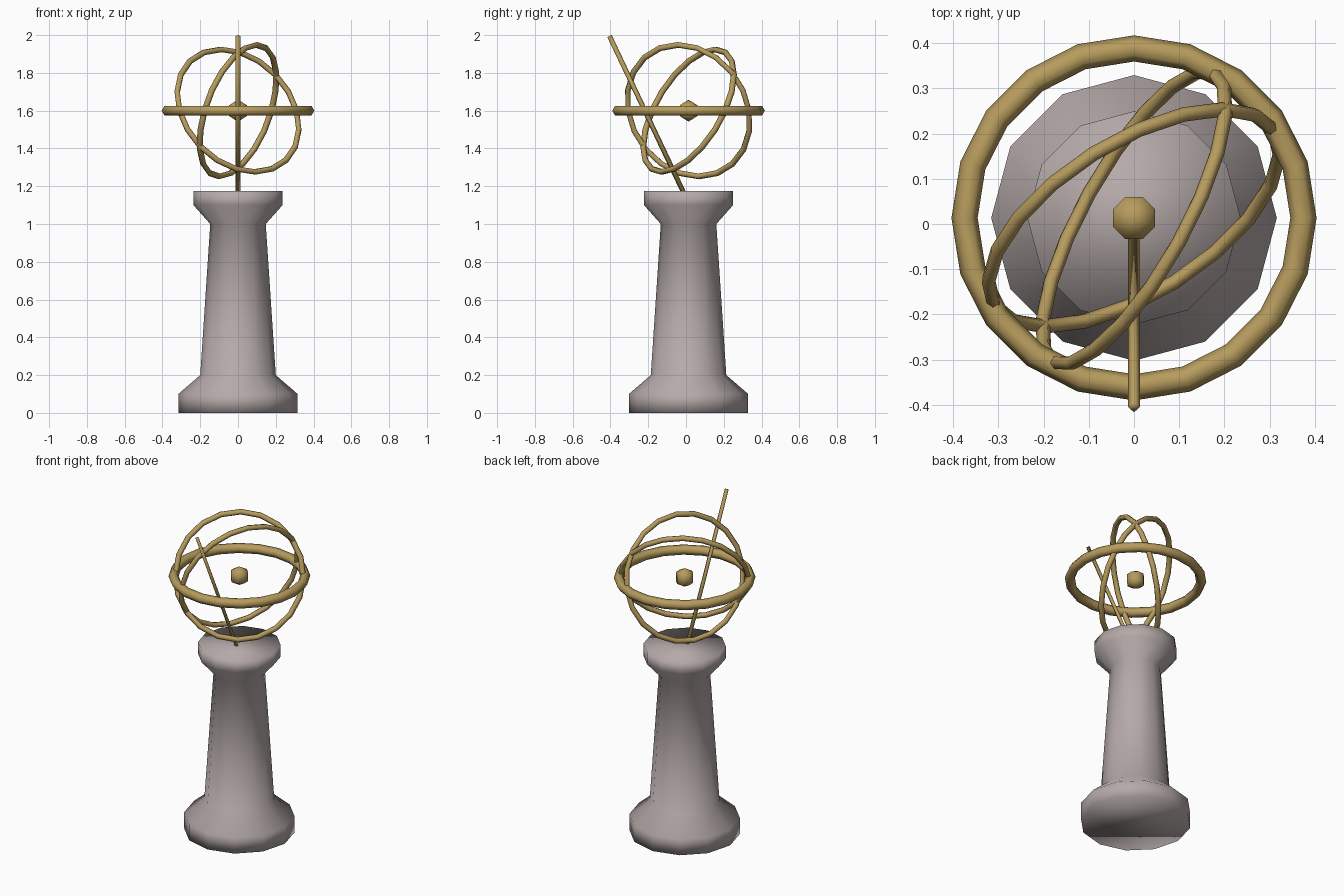
import bpy, bmesh, math
from mathutils import Vector, Matrix

if "Cube" in bpy.data.objects:
    bpy.data.objects.remove(bpy.data.objects["Cube"])

CY = 0.0135                      # shared axis of pedestal and rings
CENTRE = Vector((0, CY, 1.6))    # middle of the sphere of rings


def material(name, rgb):
    m = bpy.data.materials.new(name)
    m.diffuse_color = (*rgb, 1)
    m.use_nodes = True
    m.node_tree.nodes["Principled BSDF"].inputs["Base Color"].default_value = m.diffuse_color
    return m


stone = material("grey stone", (0.46, 0.40, 0.395))
brass = material("aged brass", (0.47, 0.33, 0.11))


def finish(name, bm, mat):
    bmesh.ops.recalc_face_normals(bm, faces=bm.faces[:])
    me = bpy.data.meshes.new(name)
    bm.to_mesh(me)
    bm.free()
    for p in me.polygons:
        p.use_smooth = True
    me.materials.append(mat)
    ob = bpy.data.objects.new(name, me)
    bpy.context.collection.objects.link(ob)
    return ob


def bridge(bm, a, b):
    n = len(a)
    for i in range(n):
        j = (i + 1) % n
        bm.faces.new((a[i], a[j], b[j], b[i]))


def lathe(name, profile, sides, mat):
    """Closed turned shape from (radius, height) pairs."""
    bm = bmesh.new()
    rings = [[bm.verts.new((r * math.cos(math.tau * k / sides),
                            CY + r * math.sin(math.tau * k / sides), z))
              for k in range(sides)] for r, z in profile]
    for a, b in zip(rings, rings[1:]):
        bridge(bm, a, b)
    bm.faces.new(rings[0])
    bm.faces.new(rings[-1])
    return finish(name, bm, mat)


def ring(name, major, minor, tilt, azimuth, segs=20, sides=6):
    """Torus whose axis is tilted from vertical towards the azimuth."""
    rot = Matrix.Rotation(azimuth, 3, 'Z') @ Matrix.Rotation(tilt, 3, 'Y')
    bm = bmesh.new()
    loops = []
    for k in range(segs):
        a = math.tau * k / segs
        loop = []
        for s in range(sides):
            t = math.tau * s / sides
            r = major + minor * math.cos(t)
            p = Vector((r * math.cos(a), r * math.sin(a), minor * math.sin(t)))
            loop.append(bm.verts.new(CENTRE + rot @ p))
        loops.append(loop)
    for k in range(segs):
        bridge(bm, loops[k], loops[(k + 1) % segs])
    return finish(name, bm, brass)


# turned pedestal with flared foot and capital
lathe("pedestal", [(0.316, 0), (0.316, 0.1), (0.2, 0.2), (0.147, 1.0),
                   (0.236, 1.1), (0.236, 1.175)], 12, stone)

# three rings around the centre
ring("horizon_ring", 0.375, 0.029, 0, 0)
ring("facing_ring", 0.365, 0.016, math.radians(62.6), math.radians(-58))
ring("side_ring", 0.366, 0.016, math.radians(72), math.radians(151))

# small faceted ball in the middle
bm = bmesh.new()
bmesh.ops.create_uvsphere(bm, u_segments=8, v_segments=3, radius=0.058,
                          matrix=Matrix.Translation(CENTRE)
                          @ Matrix.Rotation(math.pi / 8, 4, 'Z'))
finish("centre_ball", bm, brass)

# slanted pointer rod rising from the pedestal top
low, high = Vector((0, -0.012, 1.165)), Vector((0, -0.405, 1.995))
axis = high - low
quat = axis.to_track_quat('Z', 'X')
bm = bmesh.new()
bmesh.ops.create_cone(bm, cap_ends=True, segments=4, radius1=0.013, radius2=0.013,
                      depth=axis.length,
                      matrix=Matrix.Translation((low + high) / 2) @ quat.to_matrix().to_4x4())
finish("pointer_rod", bm, brass)
